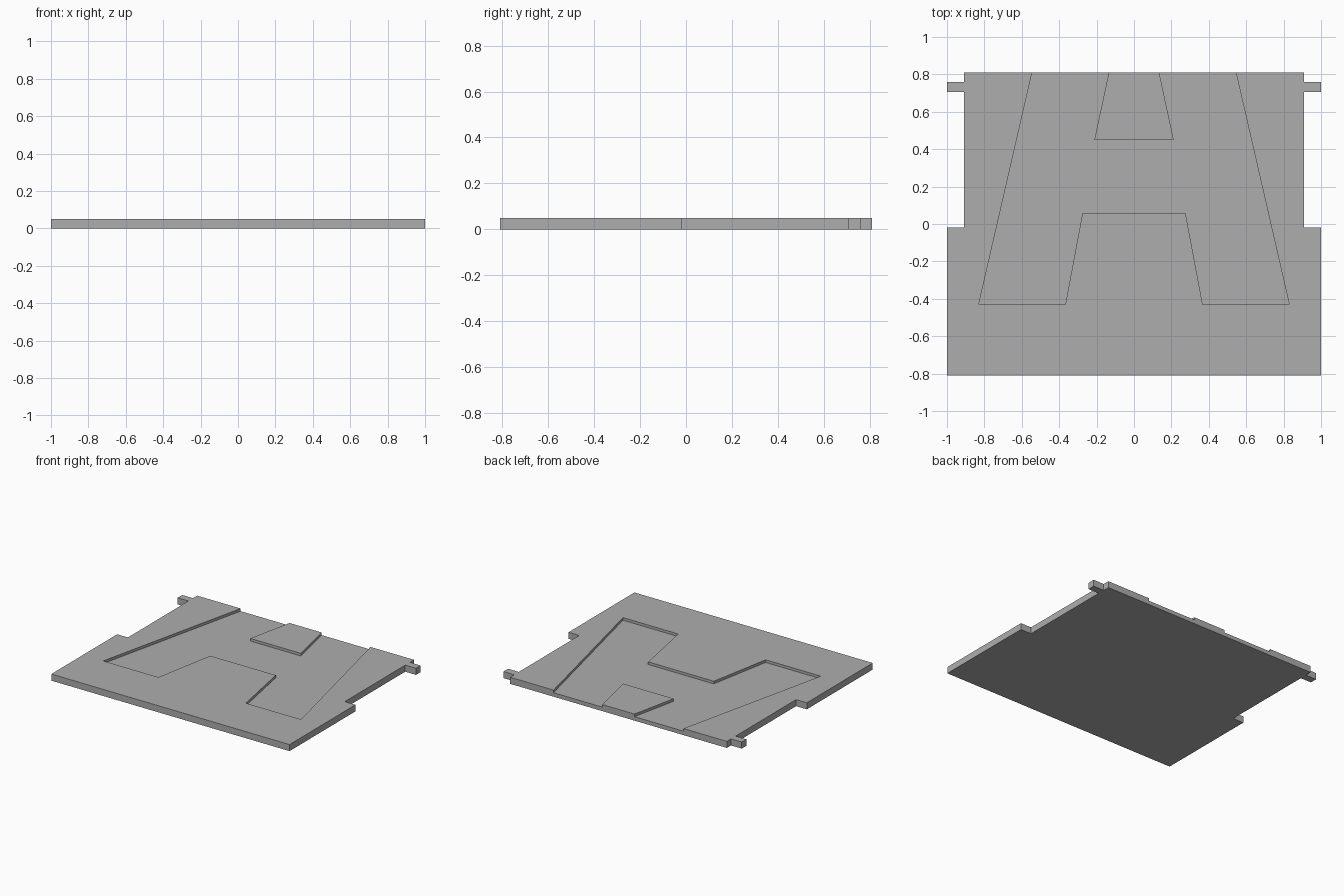
import bpy
import bmesh

cube = bpy.data.objects.get("Cube")
if cube:
    bpy.data.objects.remove(cube, do_unlink=True)

THICKNESS = 0.05
POCKET_FLOOR = 0.03

grey = bpy.data.materials.new("plain_grey")
grey.use_nodes = True
colour = (0.42, 0.42, 0.42, 1)
grey.diffuse_color = colour
grey.node_tree.nodes["Principled BSDF"].inputs["Base Color"].default_value = colour


def mirrored_slab(name, half, z0, z1):
    """Extrude an outline given by its +x half, mirrored across x = 0."""
    outline = half + [(-x, y) for x, y in reversed(half)]
    bm = bmesh.new()
    face = bm.faces.new([bm.verts.new((x, y, z0)) for x, y in outline])
    top = bmesh.ops.extrude_face_region(bm, geom=[face])["geom"]
    bmesh.ops.translate(bm, vec=(0, 0, z1 - z0),
                        verts=[v for v in top if isinstance(v, bmesh.types.BMVert)])
    bmesh.ops.recalc_face_normals(bm, faces=bm.faces)
    mesh = bpy.data.meshes.new(name)
    bm.to_mesh(mesh)
    bm.free()
    mesh.materials.append(grey)
    obj = bpy.data.objects.new(name, mesh)
    bpy.context.collection.objects.link(obj)
    return obj


# Plate with stepped sides and a small tab near the back of each side
plate = mirrored_slab("base_plate", [
    (1, -0.81), (1, -0.02), (0.91, -0.02), (0.91, 0.705),
    (1, 0.705), (1, 0.76), (0.91, 0.76), (0.91, 0.81)], 0, THICKNESS)

# Shallow forked pocket, running out through the back edge
cutter = mirrored_slab("pocket_cutter", [
    (0.275, 0.06), (0.367, -0.43), (0.83, -0.43), (0.522, 0.91),
    (0.113, 0.91), (0.212, 0.45)], POCKET_FLOOR, THICKNESS * 2)
cutter.hide_render = True

cut = plate.modifiers.new("pocket", "BOOLEAN")
cut.operation = "DIFFERENCE"
cut.solver = "EXACT"
cut.object = cutter

# Bake the cut and drop the helper
bpy.context.view_layer.objects.active = plate
plate.select_set(True)
bpy.ops.object.modifier_apply(modifier=cut.name)
bpy.data.objects.remove(cutter, do_unlink=True)
